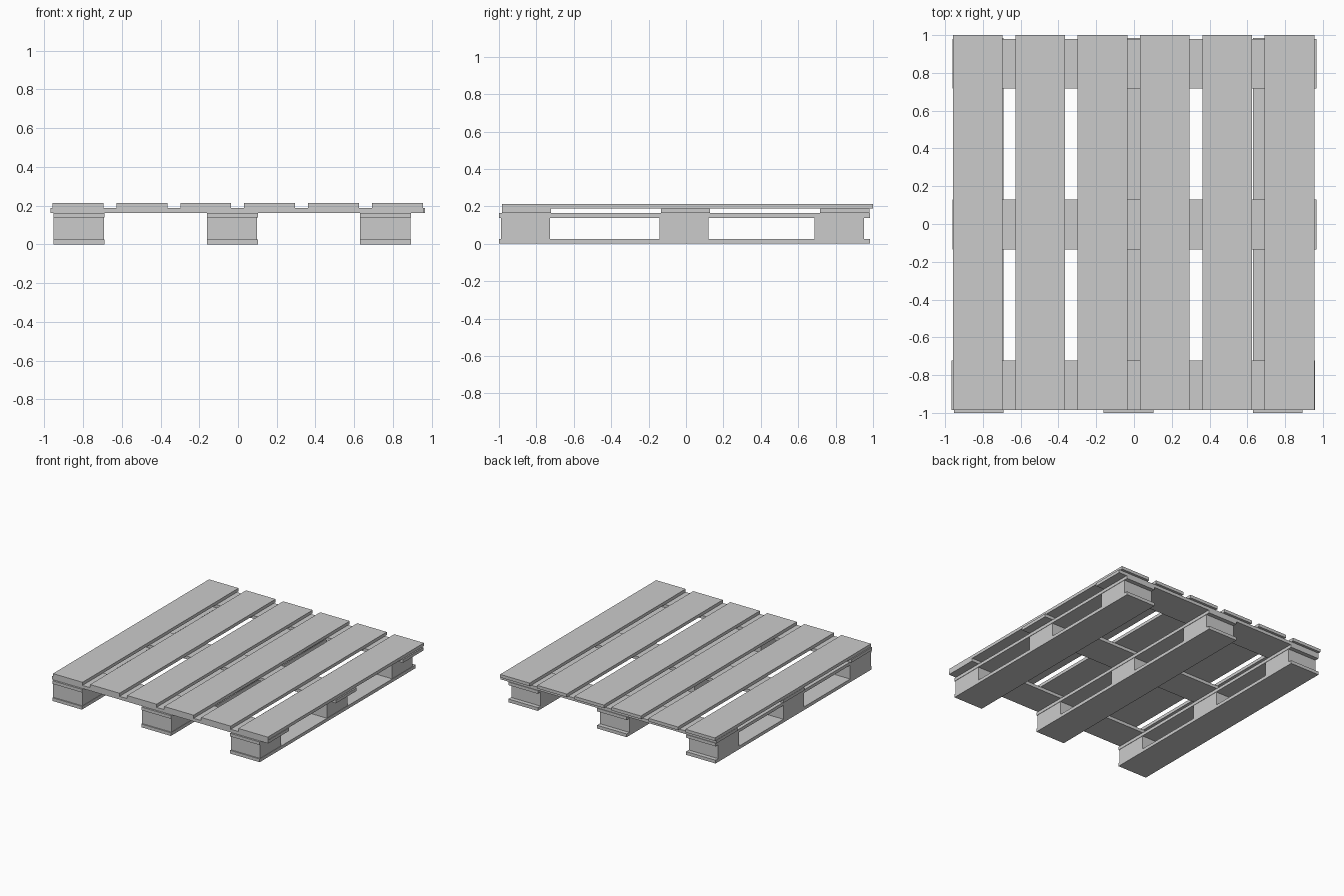
import bpy

if "Cube" in bpy.data.objects:
    bpy.data.objects.remove(bpy.data.objects["Cube"])


def board(name, x0, x1, y0, y1, z0, z1):
    """Axis-aligned timber given by its extents."""
    bpy.ops.mesh.primitive_cube_add(
        size=1, location=((x0 + x1) / 2, (y0 + y1) / 2, (z0 + z1) / 2))
    ob = bpy.context.object
    ob.name = name
    ob.scale = (x1 - x0, y1 - y0, z1 - z0)
    bpy.ops.object.transform_apply(location=False, rotation=False, scale=True)


W = 0.263                                   # width shared by all timbers
Z = (0, 0.026, 0.138, 0.163, 0.188, 0.213)  # layer heights

# Three runners: bottom board, spacer blocks, upper board
for i, x in enumerate((-0.953, -0.161, 0.63)):
    board(f"bottom_board_{i + 1}", x, x + W, -1.0, 0.985, Z[0], Z[1])
    for j, y in enumerate((-0.99, -0.142, 0.688)):
        board(f"block_{i + 1}_{j + 1}", x, x + W - 0.003, y, y + W, Z[1], Z[2])
    board(f"stringer_board_{i + 1}", x, x + W, -1.0, 0.985, Z[2], Z[3])

# Three cross boards
for i, (y, x) in enumerate(((-0.985, -0.967), (-0.134, -0.96), (0.717, -0.96))):
    board(f"cross_board_{i + 1}", x, x + 1.926, y, y + W, Z[3], Z[4])

# Six deck slats
for i in range(6):
    x = -0.958 + i * 0.33
    board(f"deck_slat_{i + 1}", x, x + W, -0.985, 1.0, Z[4], Z[5])
